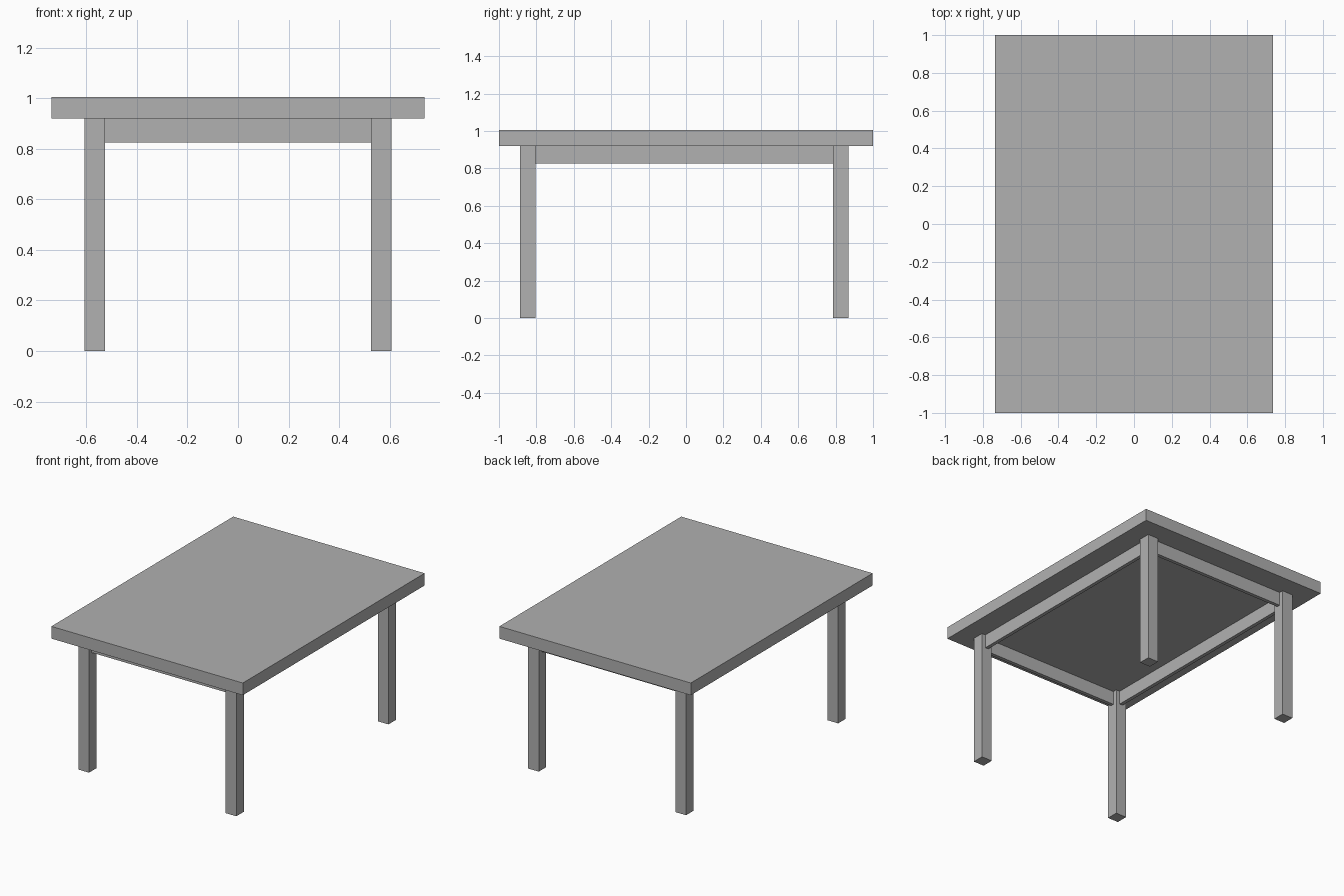
import bpy

cube = bpy.data.objects.get("Cube")
if cube:
    bpy.data.objects.remove(cube, do_unlink=True)

# Single plain grey
grey = bpy.data.materials.new("plain_grey")
grey.use_nodes = True
colour = (0.44, 0.44, 0.44, 1)
grey.diffuse_color = colour
grey.node_tree.nodes["Principled BSDF"].inputs["Base Color"].default_value = colour


def box(name, x, y, z):
    """Box spanning the given (low, high) range on each axis."""
    spans = (x, y, z)
    bpy.ops.mesh.primitive_cube_add(size=1, location=[(a + b) / 2 for a, b in spans])
    obj = bpy.context.object
    obj.name = name
    obj.scale = [b - a for a, b in spans]
    bpy.ops.object.transform_apply(location=False, rotation=False, scale=True)
    obj.data.materials.append(grey)
    return obj


TOP, UNDER, RAIL_BOTTOM = 1.005, 0.92, 0.825
LEG, RAIL = 0.082, 0.025
LEG_X = {"right": -0.567, "left": 0.567}
LEG_Y = {"front": -0.846, "back": 0.827}


def around(centre, width):
    return (centre - width / 2, centre + width / 2)


# Table top
box("table_top", (-0.737, 0.737), (-1, 1), (UNDER, TOP))

# Legs
for side, x in LEG_X.items():
    for end, y in LEG_Y.items():
        box(f"{end}_{side}_leg", around(x, LEG), around(y, LEG), (0, UNDER))

# Thin rails centred on the legs and running between them
inner_x = (LEG_X["right"] + LEG / 2, LEG_X["left"] - LEG / 2)
inner_y = (LEG_Y["front"] + LEG / 2, LEG_Y["back"] - LEG / 2)
for end, y in LEG_Y.items():
    box(f"{end}_rail", inner_x, around(y, RAIL), (RAIL_BOTTOM, UNDER))
for side, x in LEG_X.items():
    box(f"{side}_rail", around(x, RAIL), inner_y, (RAIL_BOTTOM, UNDER))
